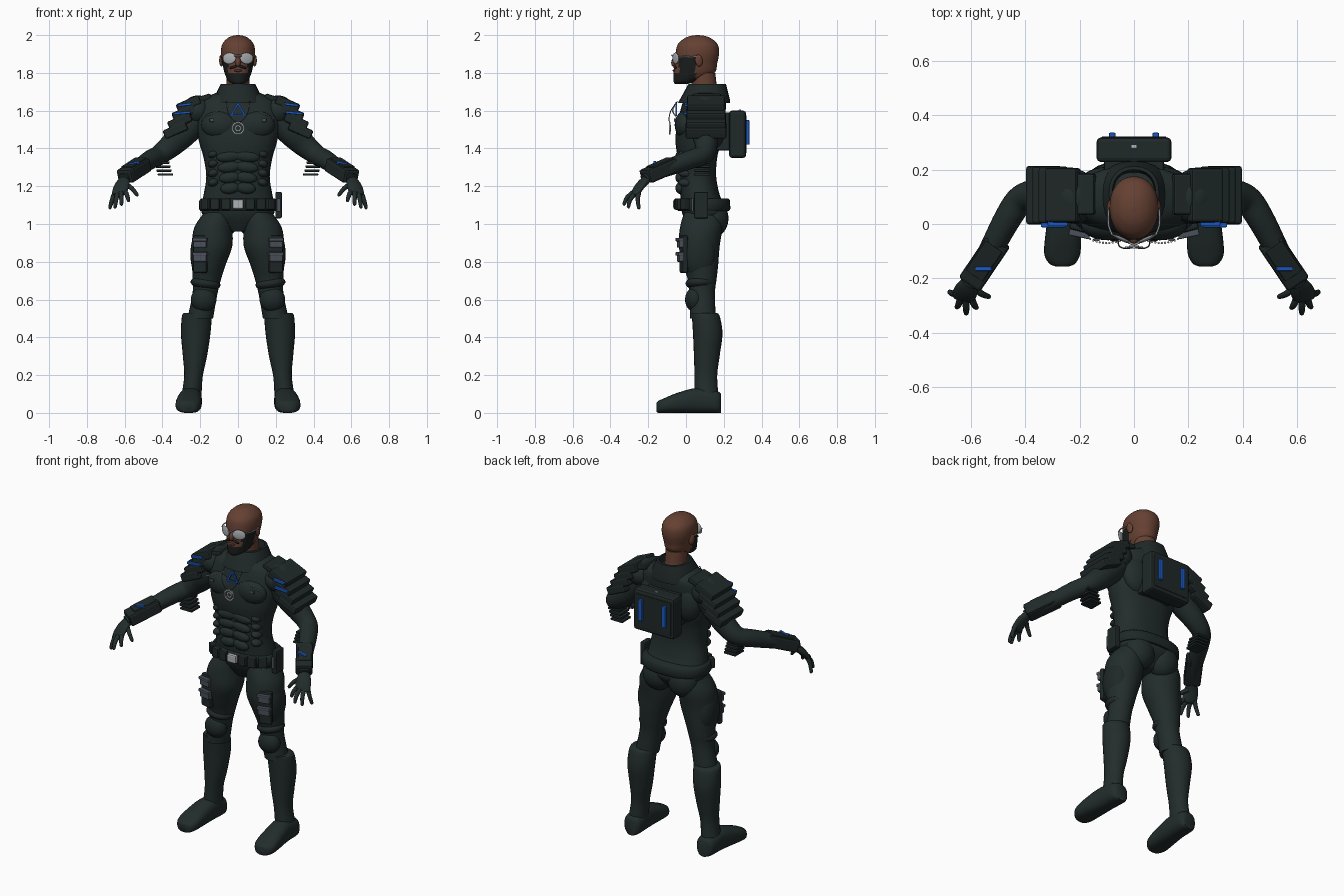
import bpy, bmesh, math
from mathutils import Vector, Matrix, Euler

if "Cube" in bpy.data.objects:
    bpy.data.objects.remove(bpy.data.objects["Cube"])


def material(name, r, g, b):
    m = bpy.data.materials.new(name)
    m.use_nodes = True
    m.diffuse_color = (r, g, b, 1)
    node = next(n for n in m.node_tree.nodes if n.type == 'BSDF_PRINCIPLED')
    node.inputs["Base Color"].default_value = (r, g, b, 1)
    node.inputs["Roughness"].default_value = .6
    return m


SUIT = material("dark green suit", .016, .026, .025)
ARMOUR = material("dark armour", .014, .021, .021)
SKIN = material("brown skin", .13, .052, .032)
BEARD = material("black beard", .011, .013, .013)
LIPS = material("dark lips", .09, .03, .022)
SILVER = material("silver", .42, .44, .46)
GREY = material("slate pouch", .07, .08, .1)
BLUE = material("glowing blue", .01, .1, .55)
X, Y, Z = Vector((1, 0, 0)), Vector((0, 1, 0)), Vector((0, 0, 1))


def finish(bm, name, mat, mirror, smooth=True, bevel=0):
    """Turn a bmesh into an object, with optional mirror and bevel."""
    bmesh.ops.recalc_face_normals(bm, faces=bm.faces)
    mesh = bpy.data.meshes.new(name)
    bm.to_mesh(mesh)
    bm.free()
    mesh.materials.append(mat)
    ob = bpy.data.objects.new(name, mesh)
    bpy.context.collection.objects.link(ob)
    if smooth:
        bpy.ops.object.select_all(action='DESELECT')
        ob.select_set(True)
        bpy.context.view_layer.objects.active = ob
        bpy.ops.object.shade_smooth_by_angle(angle=math.radians(50))
    if bevel:
        mod = ob.modifiers.new("bevel", 'BEVEL')
        mod.width, mod.segments = bevel, 2
    if mirror:
        ob.modifiers.new("mirror", 'MIRROR').use_axis[0] = True
    return ob


def spline(secs, steps):
    """Smoothly interpolate section tuples."""
    out = []
    for i in range(len(secs) - 1):
        a, b, c, d = (secs[max(i - 1, 0)], secs[i], secs[i + 1],
                      secs[min(i + 2, len(secs) - 1)])
        for k in range(steps):
            t = k / steps
            out.append([q + t * ((r - p) + t * ((2*p - 5*q + 4*r - s) + t * (3*q - p - 3*r + s))) / 2
                        for p, q, r, s in zip(a, b, c, d)])
    return out + [list(secs[-1])]


def loft(name, secs, mat, axes=None, mirror=True, power=2, steps=5, sides=24):
    """Skin through (x, y, z, radius, radius) sections; without axes, follow the path."""
    rings, bm = spline(secs, steps), bmesh.new()
    pts = [Vector(r[:3]) for r in rings]
    loops = []
    for i, r in enumerate(rings):
        if axes:
            u, v = axes
        else:
            t = (pts[min(i + 1, len(pts) - 1)] - pts[max(i - 1, 0)]).normalized()
            u = t.cross(Z).normalized()
            v = u.cross(t)
        loop = []
        for k in range(sides):
            a = math.tau * k / sides
            c, s = math.cos(a), math.sin(a)
            c = math.copysign(abs(c) ** (2 / power), c)
            s = math.copysign(abs(s) ** (2 / power), s)
            loop.append(bm.verts.new(pts[i] + u * c * r[3] + v * s * r[4]))
        loops.append(loop)
    for a, b in zip(loops, loops[1:]):
        for k in range(sides):
            j = (k + 1) % sides
            bm.faces.new((a[k], a[j], b[j], b[k]))
    bm.faces.new(loops[0])
    bm.faces.new(loops[-1])
    return finish(bm, name, mat, mirror)


def box(name, loc, size, mat=ARMOUR, rot=(0, 0, 0), bevel=.008, mirror=True):
    turn = rot if isinstance(rot, Matrix) else Euler(rot).to_matrix()
    bm = bmesh.new()
    bmesh.ops.create_cube(bm, size=1, matrix=Matrix.Translation(loc) @ turn.to_4x4()
                          @ Matrix.Diagonal((*size, 1)))
    return finish(bm, name, mat, mirror, False, bevel)


def ball(name, loc, radii, mat=SUIT, rot=(0, 0, 0), mirror=True):
    bm = bmesh.new()
    bmesh.ops.create_uvsphere(bm, u_segments=24, v_segments=14, radius=1,
                              matrix=Matrix.Translation(loc) @ Euler(rot).to_matrix().to_4x4()
                              @ Matrix.Diagonal((*radii, 1)))
    return finish(bm, name, mat, mirror)


def rod(name, points, radius, mat, mirror=True):
    return loft(name, [(*p, radius, radius) for p in points], mat, None, mirror, 2, 4, 8)


# Torso and muscles
loft("torso", [(0, .09, .96, .05, .06), (0, .1, 1.03, .17, .11), (0, .095, 1.08, .195, .12),
               (0, .075, 1.15, .183, .105), (0, .06, 1.25, .168, .1), (0, .06, 1.35, .182, .105),
               (0, .065, 1.43, .205, .12), (0, .075, 1.52, .22, .125), (0, .09, 1.6, .22, .12),
               (0, .1, 1.66, .19, .11), (0, .105, 1.7, .1, .08)], SUIT, (X, Y), False, 2.4)
ball("chest_muscle", (.095, -.005, 1.525), (.1, .055, .075))
ball("shoulder", (.215, .1, 1.6), (.085, .1, .08), rot=(0, .4, 0))
ball("shoulder_blade", (.1, .15, 1.52), (.1, .06, .12))
ball("buttock", (.085, .145, 1.03), (.095, .08, .1))
for i in range(4):
    ball("abdomen_ridge", (.042, -.032, 1.19 + .056 * i), (.052 + .007 * i, .024, .03), rot=(0, .12, 0))
    ball("side_ridge", (.13, .0, 1.22 + .05 * i), (.03, .04, .022), rot=(0, .3, 0))
loft("collar", [(0, .095, 1.64, .14, .137), (0, .1, 1.66, .132, .132), (0, .112, 1.74, .092, .1),
                (0, .112, 1.742, .08, .088), (0, .11, 1.69, .075, .08)], ARMOUR, (X, Y), False, 2.3, 1)

# Belt and its kit
loft("belt", [(0, .093, 1.07, .2, .135), (0, .093, 1.08, .207, .142), (0, .093, 1.125, .205, .14),
              (0, .093, 1.135, .195, .13)], ARMOUR, (X, Y), False, 2.4, 1, 32)
box("belt_buckle", (0, -.055, 1.105), (.06, .025, .05), SILVER, mirror=False)
for px, py, turn in ((.065, -.046, 0), (.12, -.036, .25), (.17, -.004, .7)):
    box("belt_pouch", (px, py, 1.105), (.05, .035, .06), rot=(0, 0, turn))
box("hip_holster", (.215, .08, 1.1), (.035, .075, .14), mirror=False)
box("holster_clip", (.215, .035, 1.1), (.02, .012, .07), GREY, bevel=.003, mirror=False)

# Legs and boots
loft("thigh", [(.1, .09, 1.06, .08, .1), (.13, .08, .98, .102, .112), (.138, .07, .88, .107, .108),
               (.155, .078, .78, .088, .092), (.165, .085, .71, .076, .077), (.175, .085, .63, .066, .068),
               (.2, .09, .5, .068, .068)], SUIT, (X, Y))
loft("boot_shaft", [(.213, .095, .53, .072, .068), (.218, .105, .51, .079, .074),
                    (.224, .115, .42, .078, .078), (.228, .11, .3, .064, .068),
                    (.236, .105, .19, .049, .06), (.25, .11, .06, .056, .066)], SUIT, (X, Y))
loft("boot_foot", [(.245, .186, .05, .036, .05), (.248, .16, .058, .056, .058), (.252, .06, .066, .06, .066),
                   (.26, -.04, .054, .066, .054), (.264, -.11, .04, .066, .04),
                   (.264, -.145, .032, .048, .032), (.264, -.156, .03, .025, .025)], SUIT, (X, Z), power=2.6)
ball("knee_pad", (.182, .045, .6), (.068, .05, .065), ARMOUR, (0, -.15, 0))
ball("knee_band", (.172, .075, .685), (.08, .078, .035), ARMOUR, (0, -.15, 0))
ball("thigh_guard", (.2, .07, .84), (.052, .085, .13), ARMOUR)
box("thigh_plate", (.2, -.012, .84), (.075, .03, .2), rot=(0, 0, .25), bevel=.01)
for h in (.9, .825):
    box("thigh_pouch", (.2, -.028, h), (.072, .03, .05), GREY, (0, 0, .2), .006)
    box("thigh_pouch_flap", (.2, -.033, h + .017), (.078, .032, .018), GREY, (0, 0, .2), .004)

# Arms with forearm gauntlets
loft("arm", [(.2, .1, 1.585, .075, .08), (.28, .1, 1.49, .072, .075), (.35, .107, 1.42, .06, .064),
             (.415, .09, 1.367, .053, .053), (.465, .02, 1.34, .05, .05), (.53, -.1, 1.295, .043, .043),
             (.607, -.222, 1.24, .03, .025)], SUIT)
along = Vector((.108, -.16, -.07))
facing = along.to_track_quat('Y', 'Z').to_matrix()
box("gauntlet", (.55, -.14, 1.283), (.095, .195, .075), rot=facing, bevel=.012)
box("gauntlet_lid", (.55, -.135, 1.32), (.075, .14, .02), rot=facing, bevel=.005)
box("gauntlet_light", (.552, -.165, 1.318), (.06, .014, .02), BLUE, (0, .25, 0), .003)
for i in range(4):
    box("elbow_fin", (.385 + .006 * i, .085, 1.262 + .021 * i), (.08, .085, .013), bevel=.003)

# Hands
loft("palm", [(.598, -.205, 1.24, .028, .022), (.615, -.24, 1.205, .042, .021),
              (.628, -.268, 1.165, .042, .017), (.63, -.275, 1.155, .03, .01)], SUIT)
for tip, base in (((.578, -.31, 1.12), (.598, -.272, 1.172)), ((.617, -.332, 1.1), (.618, -.28, 1.165)),
                  ((.652, -.308, 1.085), (.638, -.27, 1.16)), ((.68, -.25, 1.08), (.652, -.25, 1.165)),
                  ((.53, -.27, 1.15), (.593, -.23, 1.21))):
    a, b = Vector(base), Vector(tip)
    mid = a.lerp(b, .5) + Vector((0, -.006, .008))
    loft("finger", [(*a, .013, .013), (*mid, .012, .012), (*a.lerp(b, .93), .009, .009), (*b, .003, .003)],
         SUIT, sides=10, steps=3)

# Layered shoulder armour
for i in range(4):
    box("shoulder_layer", (.262 + .023 * i, .106, 1.635 - .046 * i), (.13, .2 + .005 * i, .05),
        rot=(0, .42, 0), bevel=.01)
box("shoulder_bridge", (.2, .11, 1.66), (.12, .15, .03), rot=(0, .3, 0))
box("shoulder_light", (.297, -.004, 1.588), (.09, .016, .013), BLUE, (0, .08, 0), .003)
box("upper_shoulder_light", (.28, .002, 1.632), (.075, .02, .013), BLUE, (0, .12, 0), .003)

# Backpack
box("backpack_mount", (0, .2, 1.49), (.22, .08, .2), mirror=False)
box("backpack", (0, .273, 1.475), (.275, .09, .25), bevel=.015, mirror=False)
box("backpack_panel", (0, .316, 1.475), (.24, .01, .2), bevel=.003, mirror=False)
box("backpack_latch", (0, .285, 1.6), (.02, .012, .012), SILVER, bevel=.002, mirror=False)
box("backpack_light", (.08, .325, 1.485), (.024, .022, .13), BLUE, bevel=.004)

# Head, with the beard picked out by region
loft("neck", [(0, .11, 1.62, .075, .08), (0, .1, 1.7, .062, .068), (0, .09, 1.8, .06, .065)],
     SKIN, (X, Y), False)
head = loft("head", [(0, -.025, 1.742, .025, .035), (0, .0, 1.757, .052, .066), (0, .042, 1.8, .071, .108),
                     (0, .053, 1.85, .082, .112), (0, .06, 1.905, .09, .115), (0, .062, 1.95, .084, .106),
                     (0, .062, 1.98, .06, .075), (0, .062, 1.995, .032, .04), (0, .062, 2, .004, .004)],
            SKIN, (X, Y), False, 2.15, 7, 40)
head.data.materials.append(BEARD)
for f in head.data.polygons:
    c = f.center
    f.material_index = int(c.y < .05 and c.z < 1.88 and (c.z < 1.797 or abs(c.x) > .052))
ball("nose", (0, -.06, 1.858), (.015, .018, .026), SKIN, (-.25, 0, 0), False)
ball("moustache", (.02, -.057, 1.832), (.027, .009, .007), BEARD, (0, .3, 0))
ball("lips", (0, -.062, 1.812), (.022, .009, .007), LIPS, mirror=False)
ball("ear", (.088, .068, 1.865), (.011, .02, .032), SKIN, (.15, 0, .25))

# Glasses
ball("glasses_lens", (.046, -.055, 1.877), (.038, .007, .03), SILVER, (0, .1, .42))
rod("glasses_arm", [(.08, -.04, 1.89), (.094, .0, 1.888), (.093, .07, 1.885)], .0035, SILVER)
rod("glasses_bridge", [(-.02, -.068, 1.89), (0, -.075, 1.893), (.02, -.068, 1.89)], .004, SILVER, False)

# Necklace, chest chains and plain pendants
rod("necklace", [(.06, -.045, 1.65), (.055, -.08, 1.6), (.03, -.09, 1.555), (0, -.085, 1.535)], .0025, GREY)


def ring(name, loc, radius, thick, mat, sides):
    bm = bmesh.new()
    corners = [Vector((math.sin(math.tau * k / sides), 0, math.cos(math.tau * k / sides))) for k in range(sides)]
    rows = [[bm.verts.new(Vector(loc) + c * (radius + o) + Y * d) for c in corners]
            for o, d in ((0, 0), (-thick, 0), (-thick, .008), (0, .008))]
    for i in range(4):
        for k in range(sides):
            j, n = (k + 1) % sides, (i + 1) % 4
            bm.faces.new((rows[i][k], rows[i][j], rows[n][j], rows[n][k]))
    return finish(bm, name, mat, False, False)


ring("pendant_rim", (0, -.09, 1.507), .034, .008, SILVER, 24)
ring("pendant_inner", (0, -.088, 1.507), .018, .008, SILVER, 12)
ring("chest_light", (0, -.055, 1.597), .05, .018, BLUE, 3)
box("chest_stud", (.138, -.058, 1.55), (.024, .01, .018), GREY, bevel=.002)
for i in range(12):
    t = i / 11
    ball("chain_bead", (.185 - .13 * t, -.045 - .025 * math.sin(t * 2.4), 1.56 + .065 * t),
         (.004, .004, .004), SILVER)
